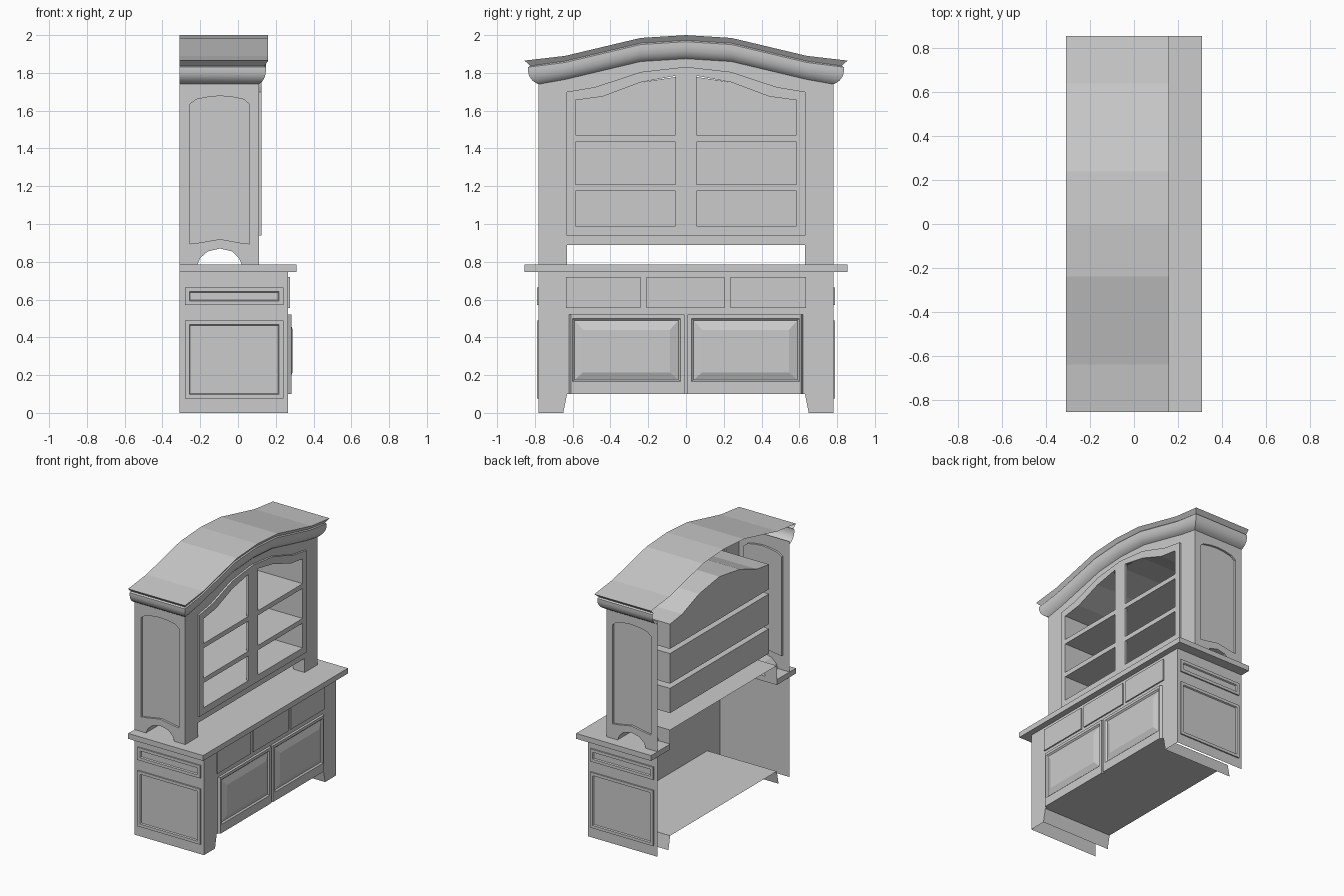
import bpy, bmesh, math

if "Cube" in bpy.data.objects:
    bpy.data.objects.remove(bpy.data.objects["Cube"])

AXES = {'x': lambda c, a, b: (c, a, b), 'y': lambda c, a, b: (a, c, b), 'z': lambda c, a, b: (a, b, c)}


def finish(name, bm, smooth=False):
    bmesh.ops.remove_doubles(bm, verts=bm.verts, dist=1e-5)
    bmesh.ops.recalc_face_normals(bm, faces=bm.faces)
    me = bpy.data.meshes.new(name)
    bm.to_mesh(me)
    bm.free()
    ob = bpy.data.objects.new(name, me)
    bpy.context.collection.objects.link(ob)
    if smooth:
        bpy.context.view_layer.objects.active = ob
        ob.select_set(True)
        bpy.ops.object.shade_smooth_by_angle(angle=math.radians(35))
        ob.select_set(False)
    return ob


def plate(name, axis, loops, caps, walls=None):
    """Flat outline with holes, filled at each level in caps, walled between two levels."""
    bm = bmesh.new()
    P = AXES[axis]
    for c in caps:
        edges = []
        for loop in loops:
            vs = [bm.verts.new(P(c, a, b)) for a, b in loop]
            edges += [bm.edges.new((vs[i - 1], vs[i])) for i in range(len(vs))]
        bmesh.ops.triangle_fill(bm, edges=edges, use_beauty=True)
    if walls:
        for loop in loops:
            for i in range(len(loop)):
                p, q = loop[i - 1], loop[i]
                bm.faces.new([bm.verts.new(P(c, *k)) for c, k in
                              ((walls[0], p), (walls[0], q), (walls[1], q), (walls[1], p))])
    return finish(name, bm)


def stepped(name, axis, levels):
    """Panel lofted through nested rectangles (height, a0, a1, b0, b1)."""
    bm = bmesh.new()
    prev = None
    for c, a0, a1, b0, b1 in levels:
        ring = [bm.verts.new(AXES[axis](c, a, b)) for a, b in ((a0, b0), (a1, b0), (a1, b1), (a0, b1))]
        if prev:
            for i in range(4):
                bm.faces.new((prev[i - 1], prev[i], ring[i], ring[i - 1]))
        prev = ring
    bm.faces.new(prev)
    return finish(name, bm)


def rect(a0, a1, b0, b1):
    return [(a0, b0), (a1, b0), (a1, b1), (a0, b1)]


def quad(name, pts):
    bm = bmesh.new()
    bm.faces.new([bm.verts.new(p) for p in pts])
    return finish(name, bm)


def mirrored(pts):
    """Half outline running towards the centre, completed on the other side."""
    return pts + [(-a, b) for a, b in reversed(pts) if abs(a) > 1e-6]


# Base cabinet carcass
plate("base_front", 'x', [mirrored([(0.63, 0.1), (0.65, 0), (0.78, 0), (0.78, 0.75)])], [0.265])
quad("base_floor", [(-0.31, -0.63, 0.1), (0.265, -0.63, 0.1), (0.265, 0.63, 0.1), (-0.31, 0.63, 0.1)])
for s, side in ((-1, "left"), (1, "right")):
    plate(f"base_side_{side}", 'y', [rect(-0.31, 0.265, 0, 0.75)], [s * 0.78])
    quad(f"foot_inner_{side}", [(-0.31, s * 0.65, 0), (0.265, s * 0.65, 0),
                                (0.265, s * 0.63, 0.1), (-0.31, s * 0.63, 0.1)])
    # Raised side panels
    for nm, z0, z1 in (("upper", 0.57, 0.665), ("lower", 0.075, 0.49)):
        f = 0.022
        stepped(f"base_side_panel_{nm}_{side}", 'y', [
            (s * 0.78, -0.28, 0.24, z0, z1), (s * 0.79, -0.28, 0.24, z0, z1),
            (s * 0.79, -0.28 + f, 0.24 - f, z0 + f, z1 - f),
            (s * 0.781, -0.275 + f, 0.235 - f, z0 + f + .005, z1 - f - .005)])
    # Front doors
    r = lambda c, a, b, z0, z1: (c, s * a, s * b, z0, z1)
    stepped(f"base_door_{side}", 'x', [
        r(0.265, 0.008, 0.62, 0.1, 0.52), r(0.283, 0.008, 0.61, 0.1, 0.52),
        r(0.283, 0.03, 0.6, 0.165, 0.5), r(0.273, 0.04, 0.59, 0.175, 0.49),
        r(0.289, 0.085, 0.545, 0.215, 0.44)])

# Drawers
for i, (y0, y1) in enumerate(((-0.635, -0.24), (-0.21, 0.205), (0.235, 0.635))):
    stepped(f"drawer_{i + 1}", 'x', [(0.265, y0, y1, 0.555, 0.72), (0.275, y0, y1, 0.555, 0.72)])

# Countertop, open at the back behind the hutch
plate("countertop", 'z', [[(-0.31, -0.855), (0.31, -0.855), (0.31, 0.855), (-0.31, 0.855),
                           (-0.31, 0.63), (-0.1, 0.63), (-0.1, -0.63), (-0.31, -0.63)]],
      [0.745, 0.785], (0.745, 0.785))

# Hutch sides with arched foot cut-out and recessed panel
arch = [(-0.215, 0.785), (-0.2, 0.82), (-0.16, 0.855), (-0.095, 0.87),
        (-0.03, 0.855), (0.005, 0.82), (0.02, 0.785)]
panel = [(-0.255, 0.895), (-0.21, 0.9), (-0.095, 0.92), (0.015, 0.9), (0.06, 0.895), (0.06, 1.635),
         (0.03, 1.66), (-0.03, 1.672), (-0.095, 1.678), (-0.16, 1.672), (-0.22, 1.66), (-0.255, 1.635)]
for s, side in ((-1, "left"), (1, "right")):
    outer = [(-0.31, 0.785)] + arch + [(0.11, 0.785), (0.11, 1.76), (-0.31, 1.76)]
    inner = [(-0.31, 0.785)] + arch + [(0.11, 0.785), (0.11, 0.89), (-0.31, 0.89)]
    plate(f"hutch_side_{side}", 'y', [outer, panel], [s * 0.78])
    plate(f"hutch_side_panel_{side}", 'y', [panel], [s * 0.765], (s * 0.765, s * 0.78))
    plate(f"hutch_foot_inner_{side}", 'y', [inner], [s * 0.63])
    bm = bmesh.new()
    for p, q in zip(arch, arch[1:]):
        bm.faces.new([bm.verts.new(v) for v in ((p[0], s * 0.63, p[1]), (q[0], s * 0.63, q[1]),
                                                (q[0], s * 0.78, q[1]), (p[0], s * 0.78, p[1]))])
    finish(f"hutch_foot_arch_{side}", bm)

# Hutch front frame and bottom board
door = mirrored([(0.632, 0.94), (0.632, 1.70), (0.48, 1.725), (0.24, 1.805), (0, 1.832)])
front = mirrored([(0.63, 0.89), (0.63, 0.785), (0.78, 0.785), (0.78, 1.755),
                  (0.62, 1.785), (0.24, 1.87), (0, 1.89)])
plate("hutch_front", 'x', [front, door], [0.11])
quad("hutch_bottom", [(-0.31, -0.63, 0.89), (0.11, -0.63, 0.89), (0.11, 0.63, 0.89), (-0.31, 0.63, 0.89)])

# Glazed door frame with six openings
holes = []
for s in (-1, 1):
    holes += [rect(s * 0.055, s * 0.585, 0.99, 1.175), rect(s * 0.055, s * 0.585, 1.21, 1.435),
              [(s * a, b) for a, b in ((0.055, 1.47), (0.585, 1.47), (0.585, 1.655),
                                       (0.44, 1.675), (0.24, 1.75), (0.055, 1.785))]]
plate("hutch_doors", 'x', [door] + holes, [0.125], (0.11, 0.125))

# Shelf compartments, open to the front
bays = [rect(-0.585, 0.585, 0.99, 1.175), rect(-0.585, 0.585, 1.21, 1.435),
        mirrored([(0.585, 1.47), (0.585, 1.655), (0.44, 1.675), (0.24, 1.75), (0, 1.787)])]
for i, bay in enumerate(bays):
    plate(f"shelf_bay_{i + 1}", 'x', [bay], [-0.277], (-0.277, 0.115))

# Arched crown moulding with side returns and roof
profile = [(0, -0.125), (0.2, -0.118), (0.45, -0.105), (0.65, -0.085), (0.75, -0.06),
           (0.75, -0.035), (0.6, -0.028), (1, 0)]
top = [(-0.64, 1.89), (-0.24, 1.985), (0, 2.0), (0.24, 1.985), (0.64, 1.89)]
bm = bmesh.new()
rows = []
for t, dz in profile:
    y, x = 0.78 + 0.075 * t, 0.11 + 0.05 * t
    path = [(-0.31, -y, 1.865), (x, -y, 1.865)] + [(x, a, b) for a, b in top] \
        + [(x, y, 1.865), (-0.31, y, 1.865)]
    rows.append([bm.verts.new((px, py, pz + dz)) for px, py, pz in path])
for r0, r1 in zip(rows, rows[1:]):
    for i in range(len(r0) - 1):
        bm.faces.new((r0[i], r0[i + 1], r1[i + 1], r1[i]))
finish("crown_moulding", bm, smooth=True)

bm = bmesh.new()
line = [(-0.855, 1.865)] + top + [(0.855, 1.865)]
for p, q in zip(line, line[1:]):
    bm.faces.new([bm.verts.new(v) for v in ((-0.31, *p), (0.16, *p), (0.16, *q), (-0.31, *q))])
finish("roof", bm)
